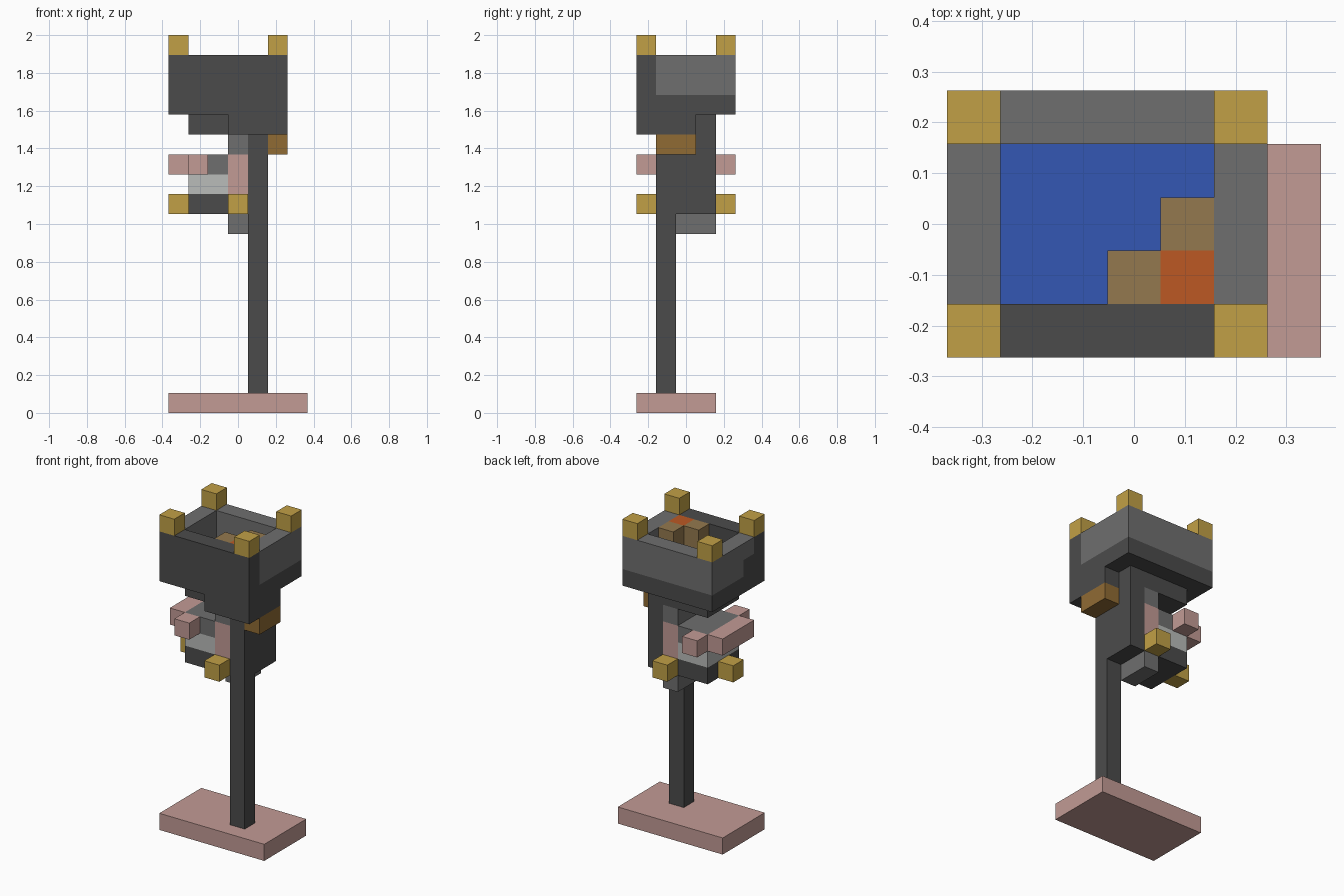
import bpy
import bmesh
from mathutils import Matrix, Vector

if "Cube" in bpy.data.objects:
    bpy.data.objects.remove(bpy.data.objects["Cube"], do_unlink=True)

UNIT = 2 / 19                      # one block
CENTRE = Vector((3.5, 2.5, 0))     # middle of the block grid


def material(name, *rgb):
    linear = [((c / 255 + 0.055) / 1.055) ** 2.4 for c in rgb] + [1]
    mat = bpy.data.materials.new(name)
    mat.use_nodes = True
    mat.diffuse_color = linear
    mat.node_tree.nodes["Principled BSDF"].inputs["Base Color"].default_value = linear
    return mat


dark = material("charcoal", 75, 75, 75)
grey = material("mid grey", 111, 111, 111)
pale = material("pale grey", 186, 188, 186)
pink = material("dusty pink", 194, 155, 149)
gold = material("gold", 193, 160, 70)
brown = material("brown", 144, 107, 52)
tan = material("tan", 148, 121, 78)
blue = material("blue", 51, 87, 180)
orange = material("orange", 188, 89, 36)


def block(name, mat, start, size=(1, 1, 1)):
    """Box given by its lowest corner and size, both counted in blocks."""
    start, size = Vector(start), Vector(size)
    mesh = bpy.data.meshes.new(name)
    bm = bmesh.new()
    middle = (start + size / 2 - CENTRE) * UNIT
    bmesh.ops.create_cube(bm, size=UNIT, matrix=Matrix.Translation(middle) @ Matrix.Diagonal((*size, 1)))
    bm.to_mesh(mesh)
    bm.free()
    mesh.materials.append(mat)
    obj = bpy.data.objects.new(name, mesh)
    bpy.context.collection.objects.link(obj)
    return obj


# Base and pole
block("base", pink, (0, 0, 0), (7, 4, 1))
block("pole", dark, (4, 1, 1), (1, 1, 9))

# Upright panel carried by the pole
block("back_panel", dark, (4, 1, 10), (1, 3, 4))
block("side_bracket", brown, (5, 1, 13), (1, 2, 1))

# Small layered body in front of the panel
block("body_foot", grey, (3, 2, 9), (1, 2, 1))
block("body_lower", dark, (1, 1, 10), (3, 3, 1))
block("body_middle", pale, (1, 1, 11), (2, 3, 1))
block("body_upper", grey, (1, 1, 12), (2, 3, 1))
block("body_spine", pink, (3, 1, 11), (1, 3, 2))
block("body_cap", grey, (3, 1, 13), (1, 3, 1))
block("front_bar", pink, (0, 1, 12), (1, 3, 1))
block("front_stud", gold, (0, 2, 10))
for side, y in (("front", 0), ("back", 4)):
    block(side + "_arm", pink, (1, y, 12))
    block(side + "_stud", gold, (3, y, 10))

# Underside of the bowl
block("bowl_underside", dark, (1, 1, 14), (4, 3, 1))
block("bowl_front_drop", dark, (3, 0, 14), (3, 1, 1))
block("bowl_side_drop", dark, (5, 1, 14), (1, 2, 1))

# Bowl walls: dark front and lower band, lighter upper band
block("bowl_front_wall", dark, (0, 0, 15), (6, 1, 3))
block("bowl_back_band", dark, (0, 4, 15), (6, 1, 1))
block("bowl_back_wall", grey, (0, 4, 16), (6, 1, 2))
for side, x in (("right", 0), ("left", 5)):
    block("bowl_" + side + "_band", dark, (x, 1, 15), (1, 3, 1))
    block("bowl_" + side + "_wall", grey, (x, 2, 16), (1, 2, 2))
    block("bowl_" + side + "_wall_top", grey, (x, 1, 17))
    block("bowl_" + side + "_wall_corner", dark if x == 0 else grey, (x, 1, 16))

# Gold blocks on the four corners of the rim
for x in (0, 5):
    for y in (0, 4):
        block("rim_corner", gold, (x, y, 18))

# Inside the bowl
block("bowl_floor", blue, (1, 1, 15), (4, 3, 1))
block("inner_post", orange, (4, 1, 16), (1, 1, 2))
for x, y in ((3, 1), (4, 2)):
    block("inner_step", tan, (x, y, 16), (1, 1, 2))
